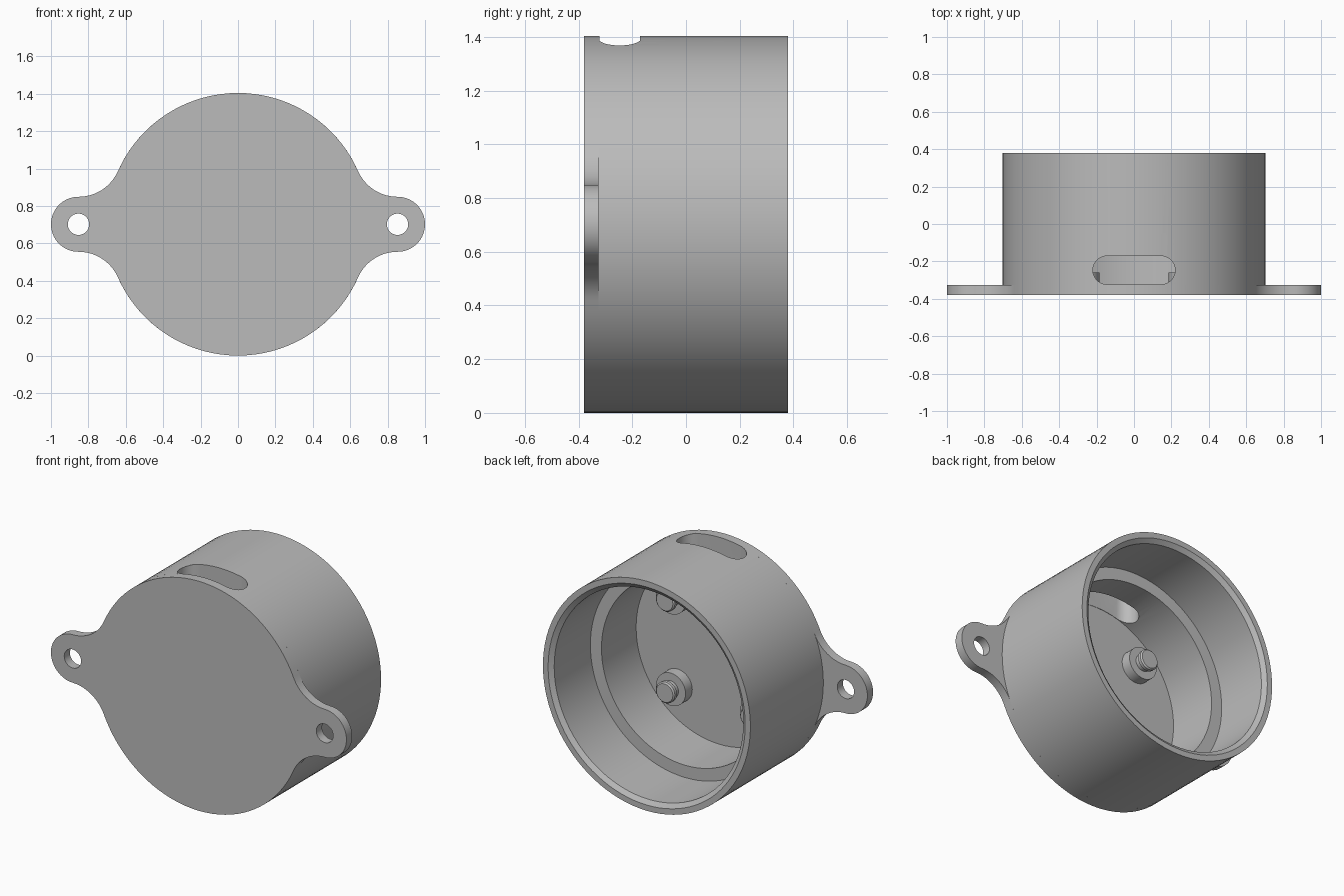
import bpy, bmesh
from math import pi, cos, sin, atan2, hypot, radians
from mathutils import Matrix, Vector

if "Cube" in bpy.data.objects:
    bpy.data.objects.remove(bpy.data.objects["Cube"], do_unlink=True)

R = 0.702                      # outer radius of the cup
CZ = R                         # height of the cup axis
FRONT, FLOOR, BACK = -0.38, -0.325, 0.38
LUG_X, LUG_R, HOLE_R = 0.853, 0.147, 0.057

grey = bpy.data.materials.new("plain grey")
grey.use_nodes = True
colour = (0.5, 0.5, 0.5, 1)
grey.diffuse_color = colour
grey.node_tree.nodes["Principled BSDF"].inputs["Base Color"].default_value = colour


def make(name, bm):
    bmesh.ops.recalc_face_normals(bm, faces=bm.faces)
    me = bpy.data.meshes.new(name)
    bm.to_mesh(me)
    bm.free()
    me.materials.append(grey)
    ob = bpy.data.objects.new(name, me)
    bpy.context.collection.objects.link(ob)
    return ob


def activate(ob):
    bpy.ops.object.select_all(action="DESELECT")
    ob.select_set(True)
    bpy.context.view_layer.objects.active = ob


def lathe(name, profile, x=0, z=CZ, steps=96, closed=False):
    """Revolve (radius, y) points about an axis along y."""
    bm = bmesh.new()
    vs = [bm.verts.new((x + r, y, z)) for r, y in profile]
    pairs = list(zip(vs, vs[1:])) + ([(vs[-1], vs[0])] if closed else [])
    edges = [bm.edges.new(p) for p in pairs]
    bmesh.ops.spin(bm, geom=vs + edges, cent=(x, 0, z), axis=(0, 1, 0),
                   angle=2 * pi, steps=steps, use_merge=True)
    bmesh.ops.remove_doubles(bm, verts=bm.verts, dist=1e-5)
    return make(name, bm)


def prism(name, points, offset):
    """Extrude a flat outline by an offset vector."""
    bm = bmesh.new()
    face = bm.faces.new([bm.verts.new(p) for p in points])
    new = bmesh.ops.extrude_face_region(bm, geom=[face])["geom"]
    bmesh.ops.translate(bm, vec=offset,
                        verts=[v for v in new if isinstance(v, bmesh.types.BMVert)])
    return make(name, bm)


def cut(ob, cutter):
    cutter.hide_render = True
    mod = ob.modifiers.new("cut", "BOOLEAN")
    mod.operation, mod.solver, mod.object = "DIFFERENCE", "EXACT", cutter
    activate(ob)
    bpy.ops.object.modifier_apply(modifier=mod.name)
    bpy.data.objects.remove(cutter, do_unlink=True)


def arc(cx, cy, r, a0, a1, n):
    return [(cx + r * cos(a0 + (a1 - a0) * i / n),
             cy + r * sin(a0 + (a1 - a0) * i / n)) for i in range(n + 1)]


# Cup wall with chamfered rim and an inner ledge
cup = lathe("cup_wall", [(R, FLOOR), (R, BACK), (0.667, BACK), (0.64, 0.36),
                         (0.64, 0.01), (0.565, 0.01), (0.565, FLOOR)], closed=True)

# Rounded slot through the top of the wall
SLOT_R, SLOT_Y, SLOT_X = 0.076, -0.247, 0.144
outline = (arc(SLOT_X, SLOT_Y, SLOT_R, -pi / 2, pi / 2, 16)
           + arc(-SLOT_X, SLOT_Y, SLOT_R, pi / 2, 3 * pi / 2, 16))
cut(cup, prism("slot_cutter", [(x, y, CZ + 0.4) for x, y in outline], (0, 0, 0.5)))

# Base plate: disc blended into two lugs with concave fillets
fil = (LUG_X**2 + LUG_R**2 - R**2) / (2 * (R - LUG_R))
fz = LUG_R + fil
ta = atan2(fz, LUG_X)
quarter = (arc(LUG_X, 0, LUG_R, 0, pi / 2, 16)
           + arc(LUG_X, fz, fil, -pi / 2, ta - pi, 14)[1:]
           + arc(0, 0, R, ta, pi / 2, 18)[1:])
half = quarter + [(-x, z) for x, z in reversed(quarter[:-1])]
ring = half + [(x, -z) for x, z in reversed(half[1:-1])]
plate = prism("base_plate", [(x, FRONT, CZ + z) for x, z in ring],
              (0, FLOOR - FRONT, 0))

# Screw holes in the lugs
for side in (-1, 1):
    hole = lathe("hole_cutter", [(0, FRONT - 0.1), (HOLE_R, FRONT - 0.1),
                                 (HOLE_R, FLOOR + 0.1), (0, FLOOR + 0.1)],
                 x=side * LUG_X, steps=40)
    cut(plate, hole)

# Four stepped posts standing on the floor
parts = [cup, plate]
post = [(0.1, FLOOR), (0.1, -0.26), (0.052, -0.26), (0.052, -0.235),
        (0.064, -0.228), (0.064, -0.208), (0.056, -0.2), (0, -0.2)]
for sx, nx in ((1, "left"), (-1, "right")):
    for sz, nz in ((1, "upper"), (-1, "lower")):
        parts.append(lathe(f"post_{nz}_{nx}", post, x=sx * 0.285,
                           z=CZ + sz * 0.28, steps=32))

for ob in parts:
    activate(ob)
    bpy.ops.object.shade_smooth_by_angle(angle=radians(25))
